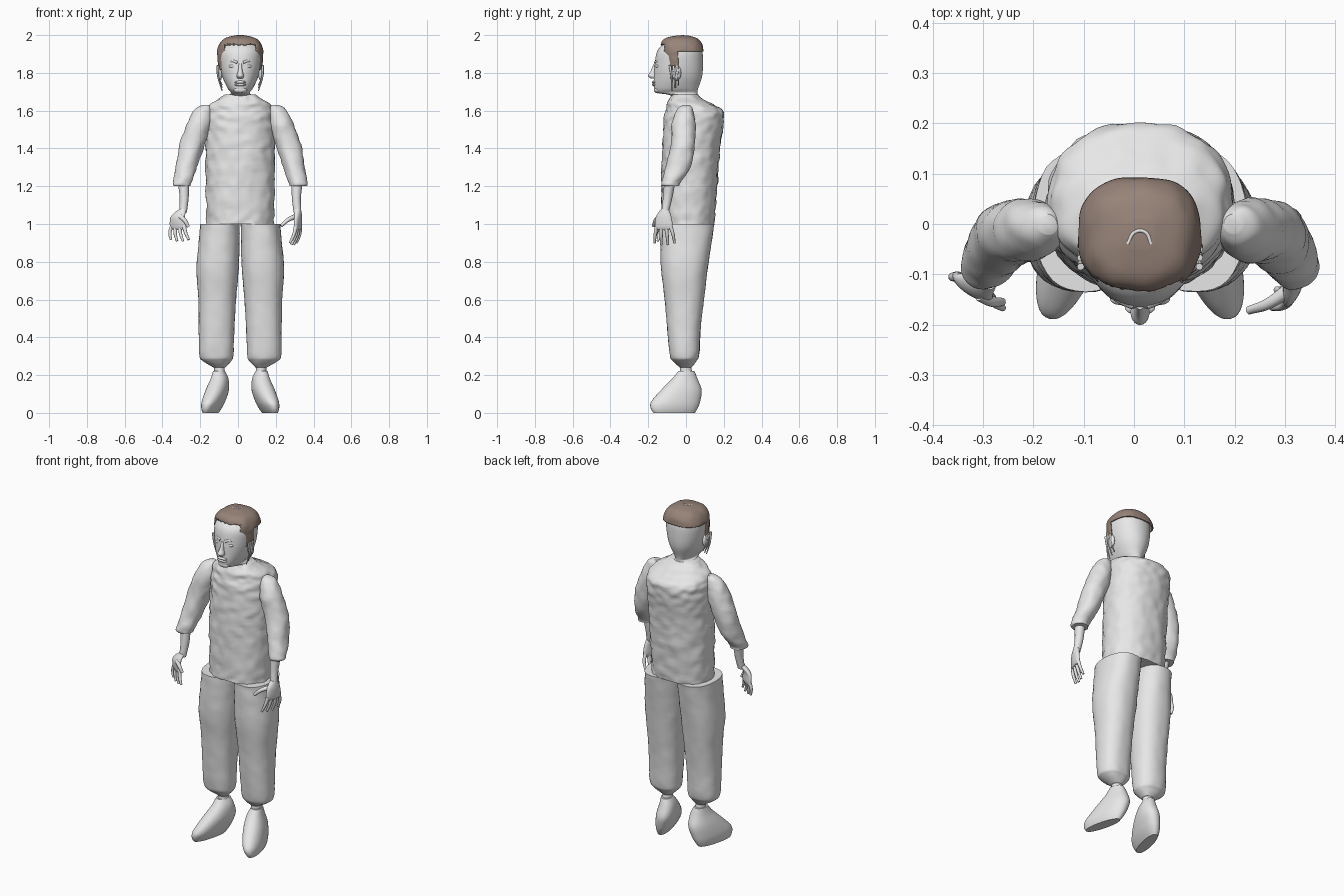
import bpy, bmesh, math, random
from mathutils import Vector, noise

random.seed(4)
CX = 0.012  # body midline

cube = bpy.data.objects.get("Cube")
if cube:
    bpy.data.objects.remove(cube)


def material(name, rgb):
    m = bpy.data.materials.new(name)
    m.use_nodes = True
    m.diffuse_color = (*rgb, 1)
    m.node_tree.nodes["Principled BSDF"].inputs["Base Color"].default_value = (*rgb, 1)
    return m


GREY = material("plain grey", (0.8, 0.8, 0.8))
BROWN = material("hair brown", (0.31, 0.23, 0.19))


def spline(rows, steps):
    """Smooth interpolation through rows of numbers."""
    out = []
    for i in range(len(rows) - 1):
        a, b, c, d = (rows[max(0, min(len(rows) - 1, i + k))] for k in (-1, 0, 1, 2))
        for s in range(steps):
            t = s / steps
            out.append([q + 0.5 * t * (r - p + t * (2 * p - 5 * q + 4 * r - w + t * (3 * (q - r) + w - p)))
                        for p, q, r, w in zip(a, b, c, d)])
    return out + [list(rows[-1])]


def loft(name, rings, side=1, yaw=0, power=2, bump=0, segs=40, steps=5, mat=GREY, drop=None):
    """Skin stacked rings of (z, x offset, front y, back y, half width)."""
    bm = bmesh.new()
    loops = []
    for z, dx, y0, y1, rx in spline(rings, steps):
        cy, ry, loop = (y0 + y1) / 2, (y1 - y0) / 2, []
        for k in range(segs):
            a = math.tau * k / segs
            c, s = math.cos(a), math.sin(a)
            u = rx * math.copysign(abs(c) ** (2 / power), c)
            v = ry * math.copysign(abs(s) ** (2 / power), s)
            p = Vector((CX + side * dx + u * math.cos(yaw) - v * math.sin(yaw),
                        cy + u * math.sin(yaw) + v * math.cos(yaw), z))
            n = bump * noise.noise(Vector((p.x * 22, p.y * 22, p.z * 30)))
            loop.append(bm.verts.new(p + n * Vector((c, s, 0))))
        loops.append(loop)
    for lo, hi in zip(loops, loops[1:]):
        for k in range(segs):
            j = (k + 1) % segs
            bm.faces.new((lo[k], lo[j], hi[j], hi[k]))
    bm.faces.new(loops[0])
    bm.faces.new(loops[-1])
    bmesh.ops.recalc_face_normals(bm, faces=bm.faces)
    if drop:
        bad = [f for f in bm.faces if drop(f.calc_center_median())]
        bmesh.ops.delete(bm, geom=bad, context="FACES")
    return finish(name, bm, mat)


def finish(name, bm, mat):
    me = bpy.data.meshes.new(name)
    bm.to_mesh(me)
    bm.free()
    for p in me.polygons:
        p.use_smooth = True
    me.set_sharp_from_angle(angle=math.radians(50))
    me.materials.append(mat)
    ob = bpy.data.objects.new(name, me)
    bpy.context.collection.objects.link(ob)
    return ob


def ball(name, loc, size):
    bm = bmesh.new()
    bmesh.ops.create_uvsphere(bm, u_segments=20, v_segments=12, radius=1)
    bmesh.ops.scale(bm, vec=size, verts=bm.verts)
    bmesh.ops.translate(bm, vec=loc, verts=bm.verts)
    return finish(name, bm, GREY)


def tube(name, points, radius, tip=0.6):
    cu = bpy.data.curves.new(name, "CURVE")
    cu.dimensions = "3D"
    cu.bevel_depth = radius
    cu.bevel_resolution = 3
    cu.use_fill_caps = True
    sp = cu.splines.new("BEZIER")
    sp.bezier_points.add(len(points) - 1)
    for i, (bp, p) in enumerate(zip(sp.bezier_points, points)):
        bp.co = p
        bp.handle_left_type = bp.handle_right_type = "AUTO"
        bp.radius = 1 + (tip - 1) * i / (len(points) - 1)
    cu.materials.append(GREY)
    ob = bpy.data.objects.new(name, cu)
    bpy.context.collection.objects.link(ob)


# Shirt body with sloping shoulders
loft("shirt", [(1.0, 0, -.13, .15, .178), (1.2, 0, -.13, .165, .182), (1.4, 0, -.125, .18, .184),
               (1.55, 0, -.115, .2, .184), (1.6, 0, -.105, .195, .178), (1.635, 0, -.1, .14, .158),
               (1.66, 0, -.09, .09, .12), (1.685, 0, -.075, .065, .085)],
     power=2.2, bump=.008, segs=72, steps=10)

# Head and neck
loft("head", [(1.64, 0, -.06, .06, .06), (1.68, 0, -.08, .06, .06), (1.695, 0, -.155, .06, .05),
              (1.72, 0, -.17, .065, .068), (1.78, 0, -.17, .085, .095), (1.85, 0, -.165, .09, .11),
              (1.92, 0, -.15, .085, .112), (1.965, 0, -.1, .06, .08), (1.985, 0, -.05, .02, .03)],
     power=2.1, segs=56)
loft("nose", [(1.85, 0, -.17, -.15, .008), (1.81, 0, -.187, -.15, .012),
              (1.785, 0, -.201, -.15, .019), (1.77, 0, -.185, -.15, .014)], segs=20)
for i, z in enumerate((1.751, 1.738)):
    ball(("upper_lip", "lower_lip")[i], (CX, -.167, z), (.03, .014, .008))
ball("chin", (CX, -.15, 1.71), (.035, .02, .018))
for s, label in ((-1, "right"), (1, "left")):
    ball(label + "_eye", (CX + s * .04, -.148, 1.835), (.02, .013, .01))
    tube(label + "_brow", [(CX + s * d, y, z) for d, y, z in
                           ((.015, -.162, 1.855), (.042, -.151, 1.863), (.07, -.132, 1.852))], .008)
    ball(label + "_ear", (CX + s * .108, -.05, 1.8), (.014, .025, .04))
    for k in range(3):
        y = -.085 + .018 * k
        tube(label + "_lock", [(CX + s * .118, y, 1.84), (CX + s * .117, y + .008, 1.78),
                               (CX + s * .096, y + .01, 1.705 + .015 * k)], .007, .4)


# Hair cap, cut away over the forehead and behind the temples
def hair_gap(p):
    ragged = random.uniform(-.006, .006)
    if p.z < 1.815:
        return True
    if p.y > -.04:
        return p.z < 1.917
    return abs(p.x - CX) < .085 and p.z < 1.95 + ragged


hair = loft("hair", [(1.81, 0, -.125, .095, .116), (1.87, 0, -.13, .095, .121), (1.92, 0, -.135, .093, .121),
                     (1.96, 0, -.13, .08, .106), (1.985, 0, -.105, .055, .078), (1.998, 0, -.05, .01, .03)],
            power=2.6, segs=96, steps=8, bump=.003, mat=BROWN, drop=hair_gap)
shell = hair.modifiers.new("thickness", "SOLIDIFY")
shell.thickness = .008
tube("crown_parting", [(CX - .025, -.04, 1.995), (CX - .01, -.016, 1.996),
                       (CX + .01, -.016, 1.996), (CX + .022, -.04, 1.995)], .004, 1)

for s, label in ((-1, "right"), (1, "left")):
    # Sleeve and forearm
    loft(label + "_sleeve", [(1.63, .185, -.02, .02, .018), (1.605, .198, -.045, .035, .045),
                             (1.53, .218, -.075, .05, .064), (1.42, .255, -.08, .047, .067),
                             (1.3, .285, -.11, .025, .056), (1.22, .306, -.13, -.03, .05),
                             (1.2, .306, -.125, -.035, .045)], side=s, bump=.006)
    loft(label + "_forearm", [(1.23, .302, -.115, -.055, .03), (1.14, .297, -.122, -.072, .024),
                              (1.06, .303, -.13, -.092, .02)], side=s, segs=24)

    # Trouser leg, narrowing to a cuff
    loft(label + "_trouser_leg", [(1.0, .108, -.135, .15, .104), (.9, .112, -.135, .135, .108),
                                  (.76, .12, -.132, .115, .112), (.6, .122, -.112, .095, .1),
                                  (.45, .125, -.1, .078, .094), (.31, .127, -.086, .07, .09),
                                  (.275, .123, -.07, .055, .075), (.24, .11, -.032, .028, .03)],
         side=s, power=2.3, bump=.003)
    loft(label + "_ankle", [(.26, .11, -.03, .025, .028), (.22, .11, -.032, .032, .028),
                            (.19, .108, -.04, .04, .03)], side=s, segs=24)

    # Shoe, toe turned outward
    loft(label + "_shoe", [(.222, .113, -.04, .045, .03), (.18, .11, -.075, .062, .045),
                           (.12, .122, -.135, .085, .056), (.06, .142, -.187, .078, .053),
                           (.025, .152, -.19, .065, .044), (0, .157, -.175, .05, .032)],
         side=s, yaw=s * math.radians(14), power=2.2)

# Hands: side, knuckle centre, across angle, finger reach, thumb tip
for s, label, centre, angle, reach, thumb in (
        (1, "left", Vector((.318, -.118, .99)), 72, Vector((-.03, .005, -.105)), (.228, -.172, .99)),
        (-1, "right", Vector((-.318, -.125, .99)), -32, Vector((.012, -.015, -.085)), (-.262, -.155, .985))):
    yaw = math.radians(angle)
    across = Vector((math.cos(yaw), math.sin(yaw), 0))
    off = s * (centre.x - CX)
    loft(label + "_palm", [(1.08, .303, -.13, -.094, .02), (1.04, off, centre.y - .018, centre.y + .018, .042),
                           (.99, off, centre.y - .015, centre.y + .015, .05),
                           (.97, off, centre.y - .008, centre.y + .008, .042)],
         side=s, yaw=yaw, segs=28)
    for k in range(4):
        f = k - 1.5
        base = centre + across * f * .025
        length = 1 - .09 * abs(f)
        spread = across * f * .008
        tube(label + "_finger", [base, base + reach * .5 * length + spread + Vector((s * .006, 0, 0)),
                                 base + reach * length + spread * 1.5], .011)
    root = centre + Vector((-s * .012, -.015, .05))
    tip = Vector(thumb)
    tube(label + "_thumb", [root, root.lerp(tip, .5) + Vector((0, -.006, .008)), tip], .014)
